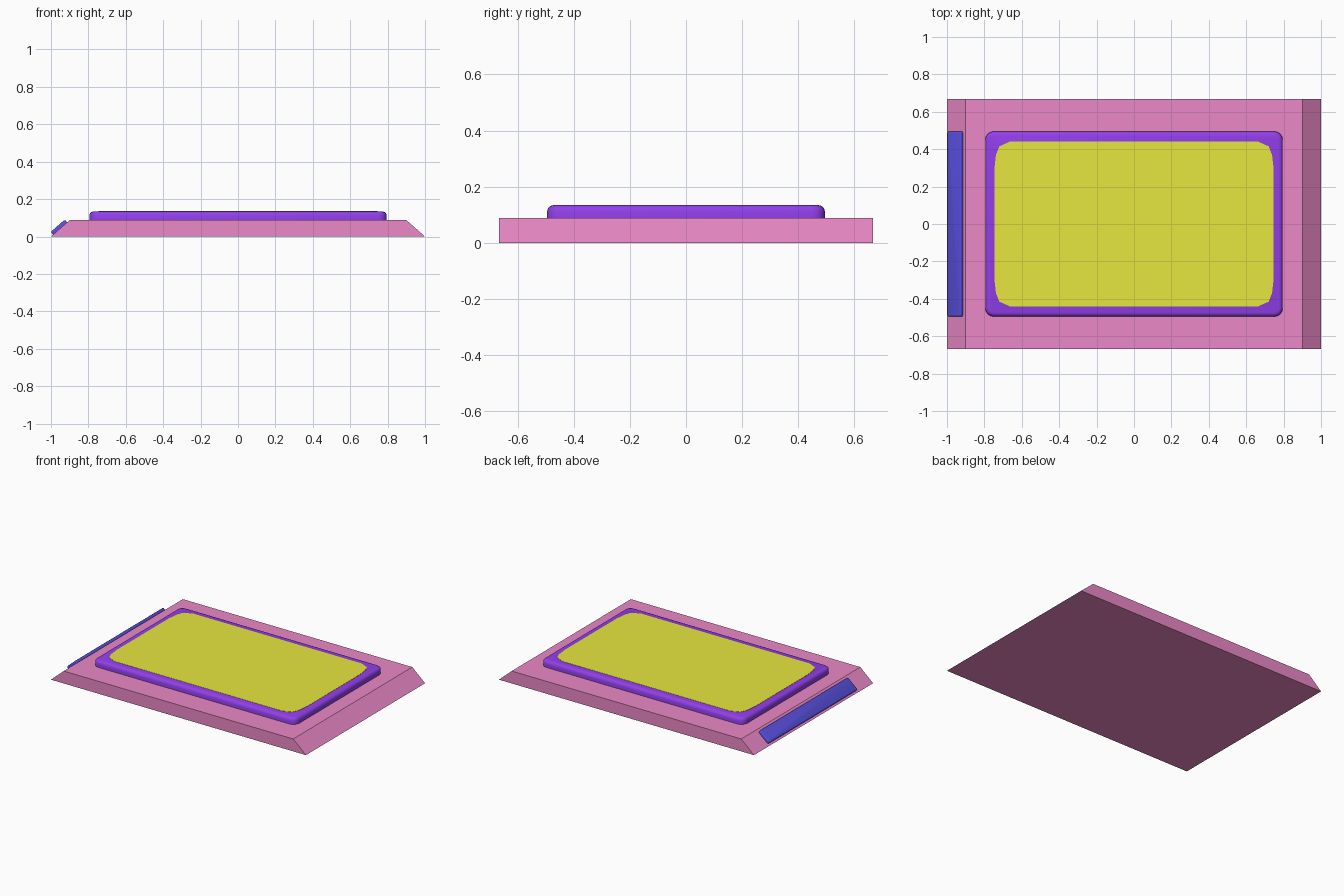
import bpy, bmesh, math

if "Cube" in bpy.data.objects:
    bpy.data.objects.remove(bpy.data.objects["Cube"])


def material(name, rgb):
    m = bpy.data.materials.new(name)
    m.diffuse_color = (*rgb, 1)
    m.use_nodes = True
    m.node_tree.nodes["Principled BSDF"].inputs["Base Color"].default_value = m.diffuse_color
    return m


def finish(bm, name, mat, smooth=False):
    bmesh.ops.recalc_face_normals(bm, faces=bm.faces)
    me = bpy.data.meshes.new(name)
    bm.to_mesh(me)
    bm.free()
    ob = bpy.data.objects.new(name, me)
    bpy.context.collection.objects.link(ob)
    me.materials.append(mat)
    if smooth:
        bpy.context.view_layer.objects.active = ob
        ob.select_set(True)
        bpy.ops.object.shade_smooth_by_angle(angle=math.radians(35))
        ob.select_set(False)
    return ob


def prism(points, axis, lo, hi):
    """Extrude a closed 2D outline along y or z."""
    bm = bmesh.new()
    put = (lambda a, b: (a, lo, b)) if axis == 'y' else (lambda a, b: (a, b, lo))
    f = bm.faces.new([bm.verts.new(put(a, b)) for a, b in points])
    new = bmesh.ops.extrude_face_region(bm, geom=[f])['geom']
    move = (0, hi - lo, 0) if axis == 'y' else (0, 0, hi - lo)
    bmesh.ops.translate(bm, vec=move, verts=[v for v in new if isinstance(v, bmesh.types.BMVert)])
    return bm


def slab(hx, hy, z0, z1, corner, lip):
    """Box with rounded upright corners and a rounded top edge."""
    bm = prism([(-hx, -hy), (hx, -hy), (hx, hy), (-hx, hy)], 'z', z0, z1)
    up = [e for e in bm.edges if abs(e.verts[0].co.z - e.verts[1].co.z) > 1e-5]
    bmesh.ops.bevel(bm, geom=up, offset=corner, segments=4, profile=0.5, affect='EDGES')
    top = [e for e in bm.edges if all(v.co.z > z1 - 1e-5 for v in e.verts)]
    bmesh.ops.bevel(bm, geom=top, offset=lip, segments=3, profile=0.5, affect='EDGES')
    return bm


pink = material("pink", (0.83, 0.25, 0.57))
purple = material("purple", (0.29, 0.05, 0.83))
yellow = material("yellow", (0.80, 0.80, 0.05))
blue = material("blue", (0.10, 0.08, 0.75))

H = 0.088

# Base plate with sloping ends
finish(prism([(-1, 0), (1, 0), (0.9, H), (-0.9, H)], 'y', -0.667, 0.667), "base_plate", pink)

# Raised rounded frame
finish(slab(0.795, 0.495, H, 0.134, 0.045, 0.022), "raised_frame", purple, True)

# Panel filling the frame, with softened corners
corner = [(0.747, 0.29), (0.738, 0.37), (0.72, 0.415), (0.66, 0.442)]
outline = []
for sx, sy in ((1, 1), (-1, 1), (-1, -1), (1, -1)):
    pts = [(sx * x, sy * y) for x, y in corner]
    outline += pts if sx * sy > 0 else pts[::-1]
finish(prism(outline, 'z', 0.125, 0.1355), "inset_panel", yellow)

# Bar lying on the left slope
bar = finish(slab(0.05, 0.495, -0.004, 0.018, 0.012, 0.008), "end_bar", blue, True)
bar.location = (-0.952, 0, 0.044)
bar.rotation_euler = (0, -math.atan2(H, 0.1), 0)
